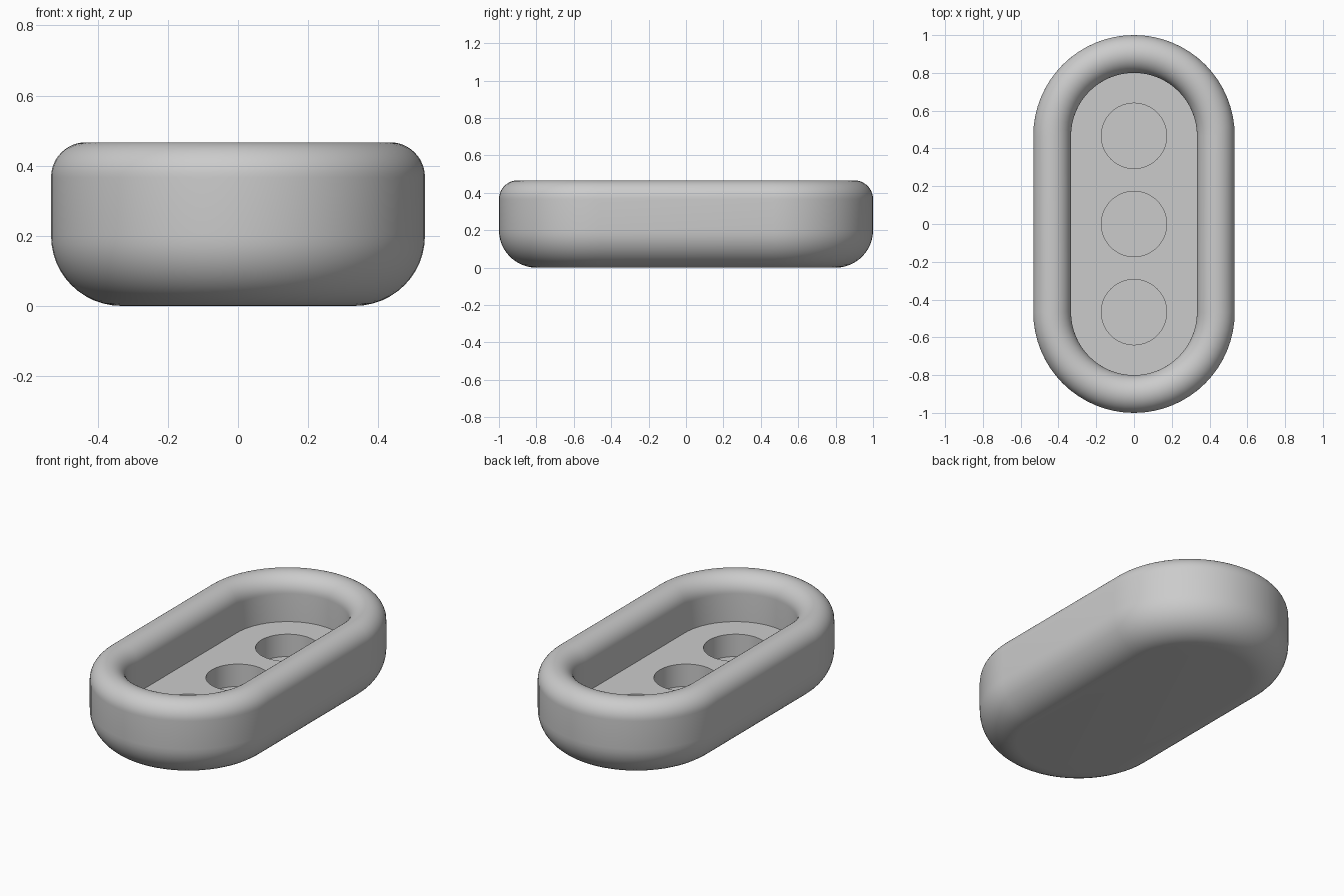
import bpy, bmesh
from math import sin, cos, pi

cube = bpy.data.objects.get("Cube")
if cube:
    bpy.data.objects.remove(cube, do_unlink=True)

UNIT = 1 / 15                 # design module
HALF_STRAIGHT = 7 * UNIT      # end arc centres sit at +/- this y
OUTER, INNER, HEIGHT = 8 * UNIT, 5 * UNIT, 7 * UNIT
FLOOR_Z, HOLE_Z, HOLE_R = 3 * UNIT, UNIT, 0.173
BASE_FILLET, RIM_FILLET = 3 * UNIT, (OUTER - INNER) / 2
ARC_STEPS, FILLET_STEPS = 32, 12

grey = bpy.data.materials.new("plain grey")
grey.use_nodes = True
colour = (0.6, 0.6, 0.6, 1)
grey.diffuse_color = colour
grey.node_tree.nodes["Principled BSDF"].inputs["Base Color"].default_value = colour


def arc(cx, cz, r, start, end, steps):
    angles = [start + (end - start) * i / steps for i in range(steps + 1)]
    return [(cx + r * cos(a), cz + r * sin(a)) for a in angles]


def stadium_ring(bm, r, z):
    """Rounded-end outline with radius r at height z."""
    ring = []
    for side in (1, -1):
        for i in range(ARC_STEPS + 1):
            a = pi * i / ARC_STEPS
            ring.append(bm.verts.new((side * r * cos(a), side * (HALF_STRAIGHT + r * sin(a)), z)))
    return ring


# Section: base fillet, outer wall, full-round rim, recess wall
section = arc(OUTER - BASE_FILLET, BASE_FILLET, BASE_FILLET, -pi / 2, 0, FILLET_STEPS)
section += arc(OUTER - RIM_FILLET, HEIGHT - RIM_FILLET, RIM_FILLET, 0, pi, 2 * FILLET_STEPS)
section.append((INNER, FLOOR_Z))

# Tray body
bm = bmesh.new()
rings = [stadium_ring(bm, r, z) for r, z in section]
for low, high in zip(rings, rings[1:]):
    for i in range(len(low)):
        j = (i + 1) % len(low)
        bm.faces.new((low[i], low[j], high[j], high[i]))
bm.faces.new(list(reversed(rings[0])))
bm.faces.new(rings[-1])
bmesh.ops.remove_doubles(bm, verts=bm.verts, dist=1e-5)
bmesh.ops.recalc_face_normals(bm, faces=bm.faces)
mesh = bpy.data.meshes.new("tray_body")
bm.to_mesh(mesh)
bm.free()
mesh.materials.append(grey)
body = bpy.data.objects.new("tray_body", mesh)
bpy.context.collection.objects.link(body)

# Three round sockets sunk into the recess floor
cutters = []
for y in (-HALF_STRAIGHT, 0, HALF_STRAIGHT):
    bpy.ops.mesh.primitive_cylinder_add(vertices=64, radius=HOLE_R, depth=2 * UNIT + 0.1,
                                        location=(0, y, (HOLE_Z + FLOOR_Z + 0.1) / 2))
    cutter = bpy.context.object
    cutter.name = "socket_cutter"
    cutter.hide_render = True
    cutter.data.materials.append(grey)
    cutters.append(cutter)

bpy.ops.object.select_all(action="DESELECT")
body.select_set(True)
bpy.context.view_layer.objects.active = body
for cutter in cutters:
    cut = body.modifiers.new("socket", "BOOLEAN")
    cut.operation, cut.solver, cut.object = "DIFFERENCE", "EXACT", cutter
    bpy.ops.object.modifier_apply(modifier=cut.name)
for cutter in cutters:
    bpy.data.objects.remove(cutter, do_unlink=True)

bpy.ops.object.shade_smooth_by_angle(angle=pi / 6)
